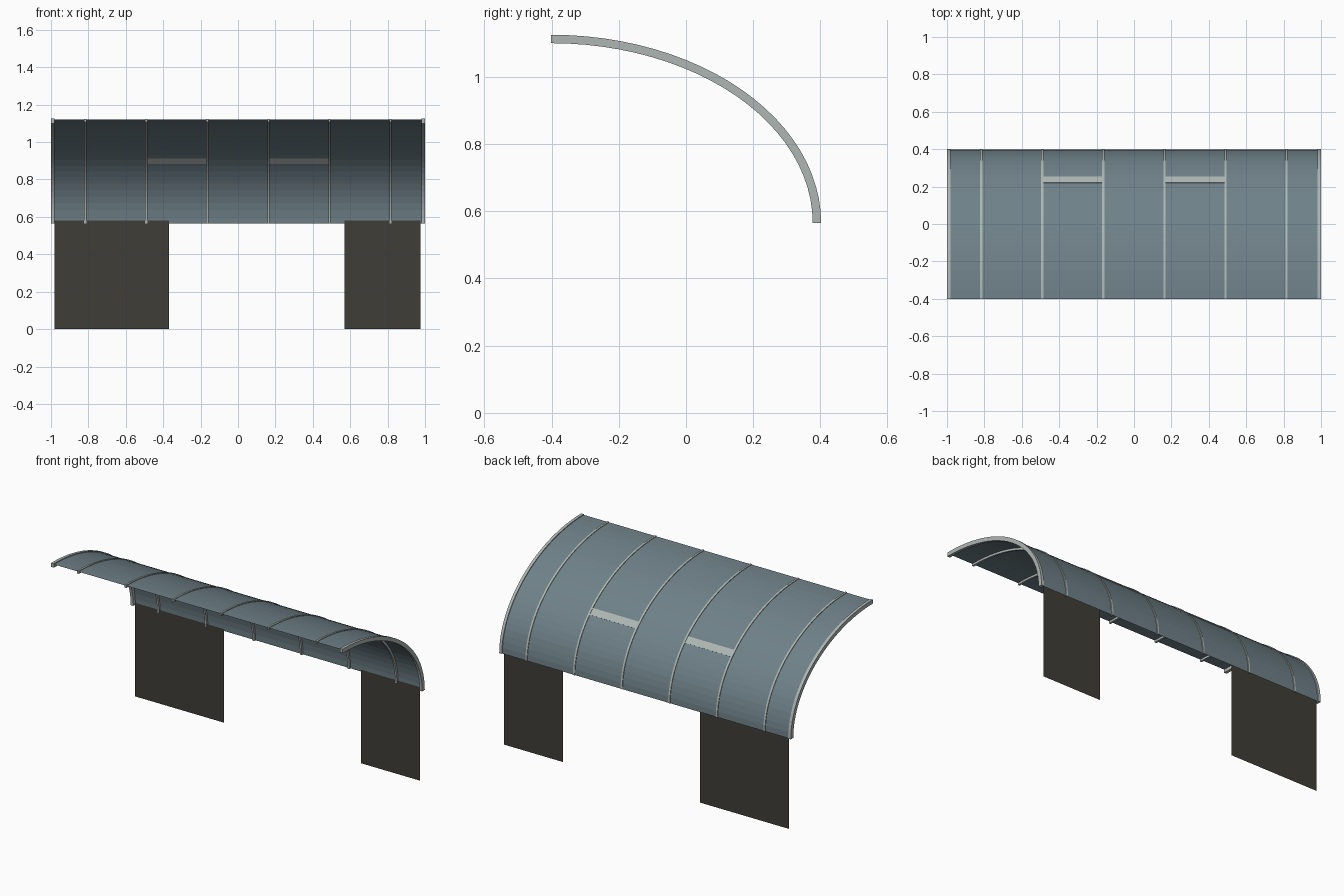
import bpy
import bmesh
from math import sin, cos, pi

cube = bpy.data.objects.get("Cube")
if cube:
    bpy.data.objects.remove(cube, do_unlink=True)

# Quarter-ellipse section of the canopy
CENTRE_Y, SPRING_Z = -0.402, 0.565
RADIUS_Y, RADIUS_Z = 0.804, 0.56
SEGMENTS = 24


def material(name, colour):
    mat = bpy.data.materials.new(name)
    mat.use_nodes = True
    rgba = (*colour, 1)
    mat.diffuse_color = rgba
    mat.node_tree.nodes["Principled BSDF"].inputs["Base Color"].default_value = rgba
    return mat


slate = material("slate blue sheet", (0.16, 0.22, 0.25))
steel = material("pale grey steel", (0.42, 0.47, 0.45))
charcoal = material("dark olive panel", (0.05, 0.048, 0.038))


def finish(name, bm, mat):
    mesh = bpy.data.meshes.new(name)
    bm.to_mesh(mesh)
    bm.free()
    mesh.materials.append(mat)
    obj = bpy.data.objects.new(name, mesh)
    bpy.context.collection.objects.link(obj)


def arc_point(x, angle, inset):
    return (x, CENTRE_Y + (RADIUS_Y - inset) * cos(angle),
            SPRING_Z + (RADIUS_Z - inset) * sin(angle))


def arc_strip(name, mat, x0, x1, insets, start=0, end=pi / 2, steps=SEGMENTS):
    """Sweep a sheet (one inset) or a closed bar (two insets) along the arc."""
    bm = bmesh.new()
    rings = []
    for i in range(steps + 1):
        angle = start + (end - start) * i / steps
        corners = [(x0, insets[0]), (x1, insets[0])]
        if len(insets) == 2:
            corners += [(x1, insets[1]), (x0, insets[1])]
        rings.append([bm.verts.new(arc_point(x, angle, d)) for x, d in corners])
    sides = len(rings[0])
    for a, b in zip(rings, rings[1:]):
        for k in range(sides if sides > 2 else 1):
            n = (k + 1) % sides
            bm.faces.new((a[k], a[n], b[n], b[k]))
    if sides > 2:
        bm.faces.new(rings[0])
        bm.faces.new(rings[-1])
        bmesh.ops.recalc_face_normals(bm, faces=bm.faces)
    finish(name, bm, mat)


# Curved roof sheet
arc_strip("roof_sheet", slate, -0.99, 0.99, [0.005])

# Heavy end frames
arc_strip("end_frame_right", steel, -1, -0.982, [0, 0.025])
arc_strip("end_frame_left", steel, 0.982, 1, [0, 0.025])

# Slim intermediate ribs
for i in range(6):
    x = -0.817 + i * 0.3265
    arc_strip(f"roof_rib_{i + 1}", steel, x - 0.006, x + 0.006, [0.001, 0.018])

# Pale strips between ribs
for side, x in (("right", -0.327), ("left", 0.327)):
    arc_strip(f"roof_strip_{side}", steel, x - 0.163, x + 0.163,
              [0.002, 0.008], 0.611, 0.678, 1)

# Thin back wall panels
for name, x0, x1 in (("wall_panel_wide", -0.98, -0.37), ("wall_panel_narrow", 0.57, 0.975)):
    bm = bmesh.new()
    bm.faces.new([bm.verts.new((x, 0.39, z))
                  for x, z in ((x0, 0), (x1, 0), (x1, 0.58), (x0, 0.58))])
    finish(name, bm, charcoal)
